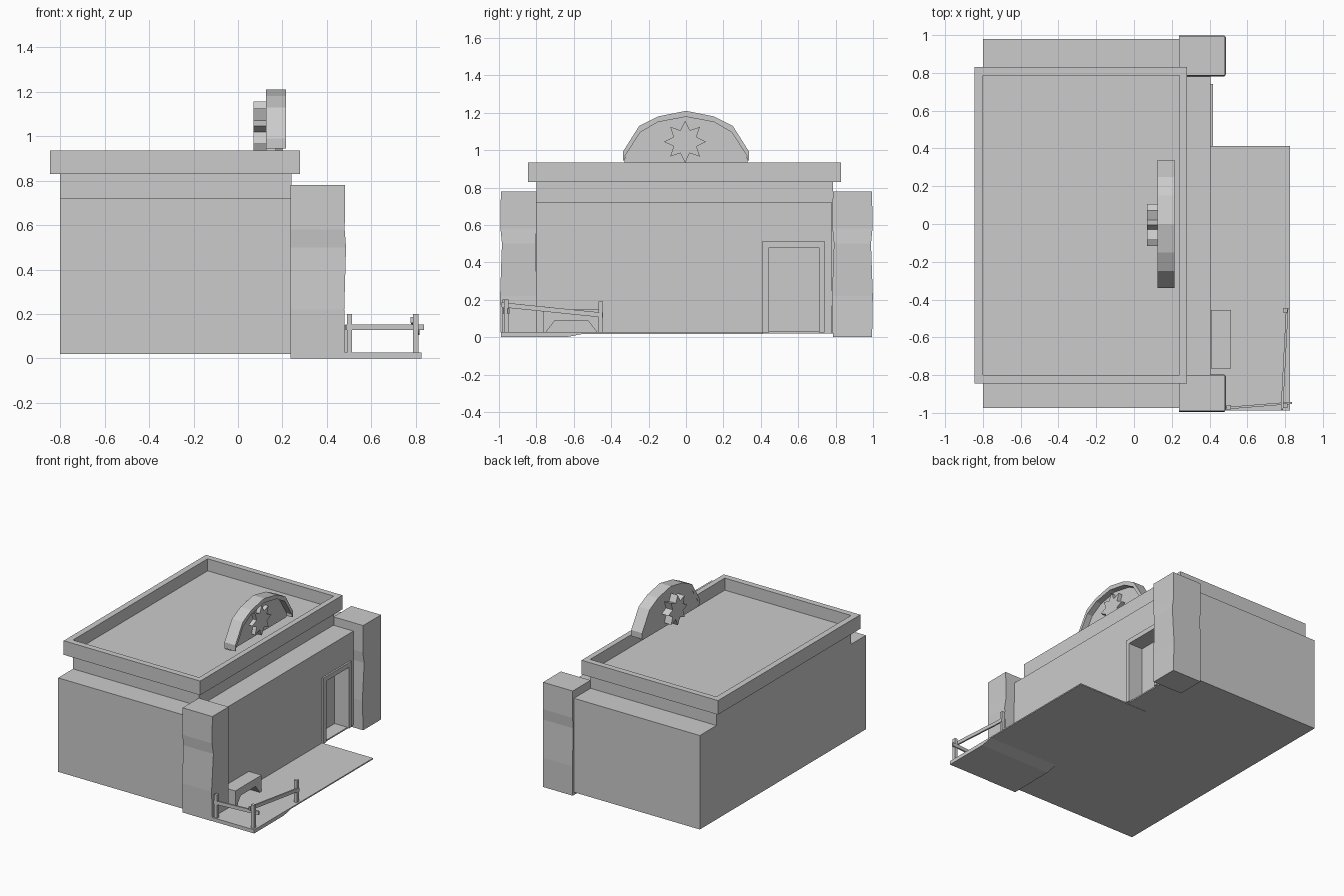
import bpy, bmesh, math
from mathutils import Vector

if "Cube" in bpy.data.objects:
    bpy.data.objects.remove(bpy.data.objects["Cube"])


def finish(name, bm):
    bmesh.ops.recalc_face_normals(bm, faces=bm.faces)
    me = bpy.data.meshes.new(name)
    bm.to_mesh(me)
    bm.free()
    ob = bpy.data.objects.new(name, me)
    bpy.context.collection.objects.link(ob)
    return ob


def loft(name, rings):
    bm = bmesh.new()
    loops = [[bm.verts.new(p) for p in r] for r in rings]
    n = len(loops[0])
    for a, b in zip(loops, loops[1:]):
        for i in range(n):
            bm.faces.new((a[i], a[(i + 1) % n], b[(i + 1) % n], b[i]))
    bm.faces.new(loops[0])
    bm.faces.new(loops[-1])
    return finish(name, bm)


def box(name, x0, x1, y0, y1, z0, z1):
    ring = [(x0, y0), (x1, y0), (x1, y1), (x0, y1)]
    return loft(name, [[(x, y, z) for x, y in ring] for z in (z0, z1)])


def extrude_x(name, profile, x0, x1):
    return loft(name, [[(x, y, z) for y, z in profile] for x in (x0, x1)])


def extrude_z(name, outline, z0, z1):
    return loft(name, [[(x, y, z) for x, y in outline] for z in (z0, z1)])


def beam(name, a, b, w, h):
    a, b = Vector(a), Vector(b)
    side = (b - a).cross(Vector((0, 0, 1))).normalized() * w / 2
    up = Vector((0, 0, h / 2))
    return loft(name, [[p + side + up, p - side + up, p - side - up, p + side - up]
                       for p in (a, b)])


def cut(ob, cutter):
    m = ob.modifiers.new("cut", 'BOOLEAN')
    m.object, m.operation, m.solver = cutter, 'DIFFERENCE', 'EXACT'
    cutter.hide_render = True
    cutter.hide_viewport = True
    cutter.display_type = 'WIRE'


# lower walls with the shallow front bay, and doorway recess
walls = extrude_z("lower_walls", [(-.8, -.975), (.24, -.975), (.24, -.8), (.405, -.8),
                                  (.405, .78), (.24, .78), (.24, .98), (-.8, .98)], .02, .72)
cut(walls, box("doorway_cutter", .30, .6, .445, .71, .03, .48))

# upper walls and flat roof
box("upper_walls", -.8, .24, -.8, .785, .70, .845)

# parapet ring around the roof
parapet = box("parapet", -.845, .28, -.845, .83, .83, .935)
cut(parapet, box("roof_cutter", -.8, .24, -.8, .785, .80, 1.0))

# door frame as an upside-down U
extrude_x("door_frame", [(.41, .025), (.41, .515), (.74, .515), (.74, .025),
                         (.71, .025), (.71, .48), (.445, .48), (.445, .025)], .39, .418)

# slightly uneven corner pillars: (height, shift in x, widening in y)
wobble = [(0, 0, 0), (.22, -.004, .004), (.50, .004, -.006), (.58, -.002, .002), (.78, 0, 0)]
for name, y0, y1 in (("left_pillar", -.99, -.8), ("right_pillar", .785, .995)):
    loft(name, [[(.237, y0 - e, z), (.482 + d, y0 - e, z),
                 (.482 + d, y1 + e, z), (.237, y1 + e, z)] for z, d, e in wobble])

# porch slab, thicker at the near end
extrude_x("porch", [(-.988, 0), (-.64, 0), (-.55, .018), (.413, .018),
                    (.413, .027), (-.988, .027)], .24, .825)

# arched sign: outer rim, back panel
half = [(.338, .99), (.25, 1.13), (.15, 1.18)]
outer = half + [(0, 1.21)] + [(-y, z) for y, z in reversed(half)]
half_in = [(.328, .965), (.245, 1.095), (.15, 1.15)]
inner = half_in + [(0, 1.178)] + [(-y, z) for y, z in reversed(half_in)]
rim = [(.338, .945)] + outer + [(-.338, .945), (-.328, .945)] + inner[::-1] + [(.328, .945)]
extrude_x("sign_rim", rim, .125, .215)
extrude_x("sign_panel", [(.33, .935)] + [(y * .99, z + .01) for y, z in inner] + [(-.33, .935)],
          .126, .17)

# eight-pointed star through the sign
star = []
for i in range(16):
    r = .112 if i % 2 == 0 else .066
    t = math.pi * i / 8
    star.append((-.005 + r * math.sin(t), 1.045 + r * math.cos(t)))
extrude_x("sign_star", star, .07, .2)

# bench with splayed legs
extrude_x("bench", [(-.765, .025), (-.765, .148), (-.455, .148), (-.455, .025),
                    (-.475, .025), (-.525, .09), (-.70, .09), (-.75, .025)], .408, .513)

# fence posts and crooked rails
for i, (x, y, top) in enumerate([(.502, -.97, .2), (.8, -.962, .2), (.8, -.456, .19)]):
    box(f"fence_post_{i + 1}", x - .012, x + .012, y - .012, y + .012, .02, top)
beam("fence_rail_side", (.485, -.975, .14), (.836, -.947, .14), .012, .026)
beam("fence_rail_front", (.783, -.985, .173), (.811, -.445, .118), .012, .026)
